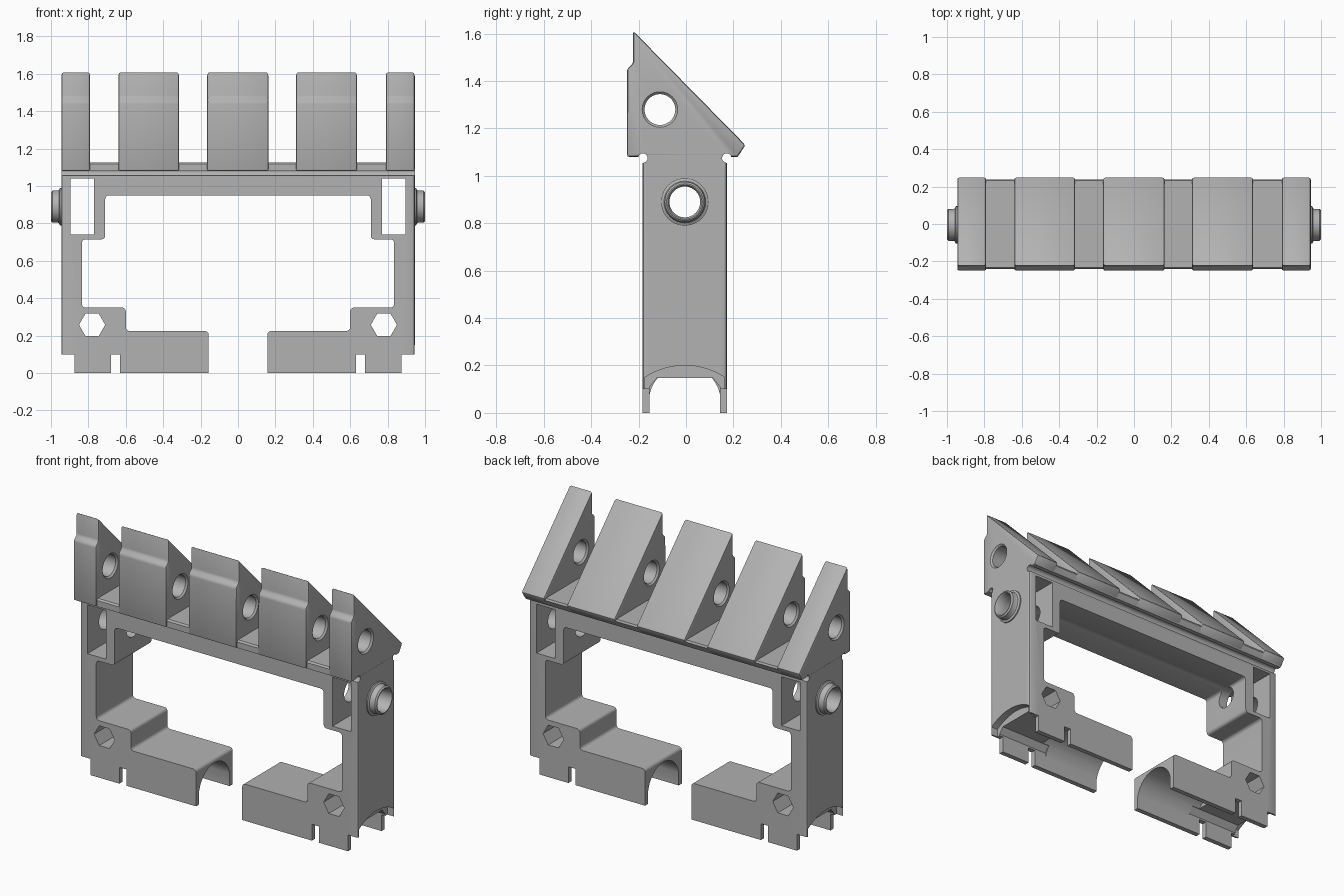
import bpy, bmesh, math
from mathutils import Vector

if "Cube" in bpy.data.objects:
    bpy.data.objects.remove(bpy.data.objects["Cube"])

grey = bpy.data.materials.new("plain_grey")
grey.diffuse_color = (0.45, 0.45, 0.45, 1)
grey.use_nodes = True
grey.node_tree.nodes["Principled BSDF"].inputs["Base Color"].default_value = grey.diffuse_color
YC = -0.005                      # centre line of the frame depth


def finish(bm, name):
    bmesh.ops.recalc_face_normals(bm, faces=bm.faces)
    me = bpy.data.meshes.new(name)
    bm.to_mesh(me)
    bm.free()
    me.materials.append(grey)
    ob = bpy.data.objects.new(name, me)
    bpy.context.collection.objects.link(ob)
    return ob


def prism(name, pts, axis, a, b, bevel=0, pick=None):
    """Extrude a 2D outline along x (points are y,z) or y (points are x,z)."""
    bm = bmesh.new()
    co = (lambda p, t: (t, p[0], p[1])) if axis == 'x' else (lambda p, t: (p[0], t, p[1]))
    lo = [bm.verts.new(co(p, a)) for p in pts]
    hi = [bm.verts.new(co(p, b)) for p in pts]
    n = len(pts)
    bm.faces.new(lo)
    bm.faces.new(hi)
    for i in range(n):
        bm.faces.new((lo[i], lo[(i + 1) % n], hi[(i + 1) % n], hi[i]))
    bmesh.ops.recalc_face_normals(bm, faces=bm.faces)
    if bevel:
        edges = [e for e in bm.edges if e.calc_face_angle(0) > 0.3 and (pick is None or pick(e))]
        bmesh.ops.bevel(bm, geom=edges, offset=bevel, segments=2, profile=0.5, affect='EDGES')
    return finish(bm, name)


def lathe(name, prof, cy, cz, n=40, closed=False):
    """Revolve (x, radius) points about the line y=cy, z=cz."""
    bm = bmesh.new()
    rings = []
    for x, r in prof:
        rings.append([bm.verts.new((x, cy + r * math.cos(2 * math.pi * i / n),
                                    cz + r * math.sin(2 * math.pi * i / n))) for i in range(n)])
    pairs = list(zip(rings, rings[1:]))
    if closed:
        pairs.append((rings[-1], rings[0]))
    else:
        bm.faces.new(rings[0])
        bm.faces.new(rings[-1])
    for p, q in pairs:
        for i in range(n):
            j = (i + 1) % n
            bm.faces.new((p[i], p[j], q[j], q[i]))
    return finish(bm, name)


def rounded(pts, steps=5):
    """Fillet every (x, z, radius) corner of an outline."""
    out = []
    for i, (x, z, r) in enumerate(pts):
        c = Vector((x, z))
        if r == 0:
            out.append((x, z))
            continue
        u = (Vector(pts[i - 1][:2]) - c).normalized() * r
        v = (Vector(pts[(i + 1) % len(pts)][:2]) - c).normalized() * r
        for k in range(steps + 1):
            t = math.pi / 2 * k / steps
            out.append(tuple(c + u * (1 - math.sin(t)) + v * (1 - math.cos(t))))
    return out


def cut(ob, cutters):
    for c in cutters:
        m = ob.modifiers.new("cut", 'BOOLEAN')
        m.operation, m.solver, m.object = 'DIFFERENCE', 'EXACT', c
    dg = bpy.context.evaluated_depsgraph_get()
    me = bpy.data.meshes.new_from_object(ob.evaluated_get(dg))
    ob.modifiers.clear()
    ob.data = me


def smooth(ob):
    bpy.ops.object.select_all(action='DESELECT')
    ob.select_set(True)
    bpy.context.view_layer.objects.active = ob
    bpy.ops.object.shade_smooth_by_angle(angle=math.radians(35))


def arch(half, base, top, n=16):
    """Channel section: straight walls to base, then a circular crown."""
    sag = top - base
    R = (half * half + sag * sag) / (2 * sag)
    a = math.asin(min(1, half / R))
    crown = [(YC + R * math.sin(a - 2 * a * k / n), top - R + R * math.cos(a - 2 * a * k / n))
             for k in range(n + 1)]
    return [(YC - half, -0.05), (YC + half, -0.05)] + crown


parts = []

# Undercut grooves running below the overhanging top
grooves = [lathe("groove_cutter", [(-1.1, 0.02), (1.1, 0.02)], y, 1.075, 16) for y in (-0.182, 0.172)]

# Portal frame with feet
half = [(0.157, 0, 0), (0.63, 0, 0), (0.63, 0.1, 0), (0.678, 0.1, 0), (0.678, 0, 0), (0.875, 0, 0),
        (0.875, 0.1, 0), (0.945, 0.1, 0), (0.945, 1.088, 0)]
inner = [(0.71, 0.95, 0.02), (0.71, 0.715, 0.02), (0.835, 0.715, 0.02), (0.835, 0.35, 0.02),
         (0.60, 0.35, 0.02), (0.60, 0.225, 0.02), (0.157, 0.225, 0.02)]
flip = lambda pts: [(-x, z, r) for x, z, r in reversed(pts)]
outline = half + flip(half) + flip(inner) + inner
frame = prism("frame", rounded(outline), 'y', YC - 0.178, YC + 0.178, 0.012,
              lambda e: all(abs(v.co.x) > 0.94 for v in e.verts)
              and abs(e.verts[0].co.z - e.verts[1].co.z) > 0.5)
cutters = []
for s in (-1, 1):
    xs = lambda a, b: (min(s * a, s * b), max(s * a, s * b))
    # side windows
    w = [(0.77, 0.74), (0.895, 0.74), (0.895, 1.04), (0.77, 1.04)]
    cutters.append(prism("window_cutter", [(s * x, z) for x, z in w], 'y', -0.4, 0.4))
    # hexagonal bolt holes
    h = [(s * 0.78 + 0.07 * math.cos(k * math.pi / 3), 0.258 + 0.07 * math.sin(k * math.pi / 3))
         for k in range(6)]
    cutters.append(prism("hex_cutter", h, 'y', -0.4, 0.4))
    # foot channels: inner round bore, middle chamfered slot, outer shallow arch
    cutters.append(prism("bore_cutter", arch(0.148, 0.08, 0.2), 'x', *xs(0.1, 0.60)))
    slot = [(YC - 0.148, -0.06), (YC + 0.148, -0.06), (YC + 0.148, 0.11), (YC + 0.118, 0.147),
            (YC - 0.118, 0.147), (YC - 0.148, 0.11)]
    cutters.append(prism("slot_cutter", slot, 'x', *xs(0.55, 0.92)))
    cutters.append(prism("arch_cutter", arch(0.168, 0.15, 0.2), 'x', *xs(0.90, 1.0)))
axle = lathe("axle_cutter", [(-1.1, 0.065), (1.1, 0.065)], YC, 0.89)
cut(frame, cutters + [axle] + grooves)
parts.append(frame)

# Stepped hollow bosses on both sides
for s in (-1, 1):
    prof = [(0.93, 0.065), (0.93, 0.1), (0.952, 0.1), (0.958, 0.088), (0.966, 0.085), (0.992, 0.085),
            (1.0, 0.077), (1.0, 0.072), (0.99, 0.065)]
    parts.append(lathe("side_boss", [(s * x, r) for x, r in prof], YC, 0.89, closed=True))

# Rail joining the teeth
rail = prism("rail", [(-0.24, 1.08), (0.218, 1.08), (0.237, 1.115), (0.232, 1.127), (-0.232, 1.127),
                      (-0.24, 1.117)], 'x', -0.935, 0.935)
cut(rail, grooves)
parts.append(rail)

# Sloped teeth, each with a chamfered cross hole
tooth_side = [(-0.249, 1.08), (0.218, 1.08), (0.251, 1.13), (-0.223, 1.612), (-0.223, 1.475), (-0.249, 1.45)]
for a, b in [(-0.945, -0.79), (-0.64, -0.315), (-0.165, 0.163), (0.31, 0.637), (0.79, 0.945)]:
    tooth = prism("tooth", tooth_side, 'x', a, b, 0.01)
    hole = lathe("hole_cutter", [(a - 0.01, 0.085), (a + 0.01, 0.065), (b - 0.01, 0.065),
                                 (b + 0.01, 0.085)], -0.11, 1.28)
    cut(tooth, [hole] + grooves)
    cutters.append(hole)
    parts.append(tooth)

for c in cutters + grooves + [axle]:
    bpy.data.objects.remove(c, do_unlink=True)
for p in parts:
    smooth(p)
